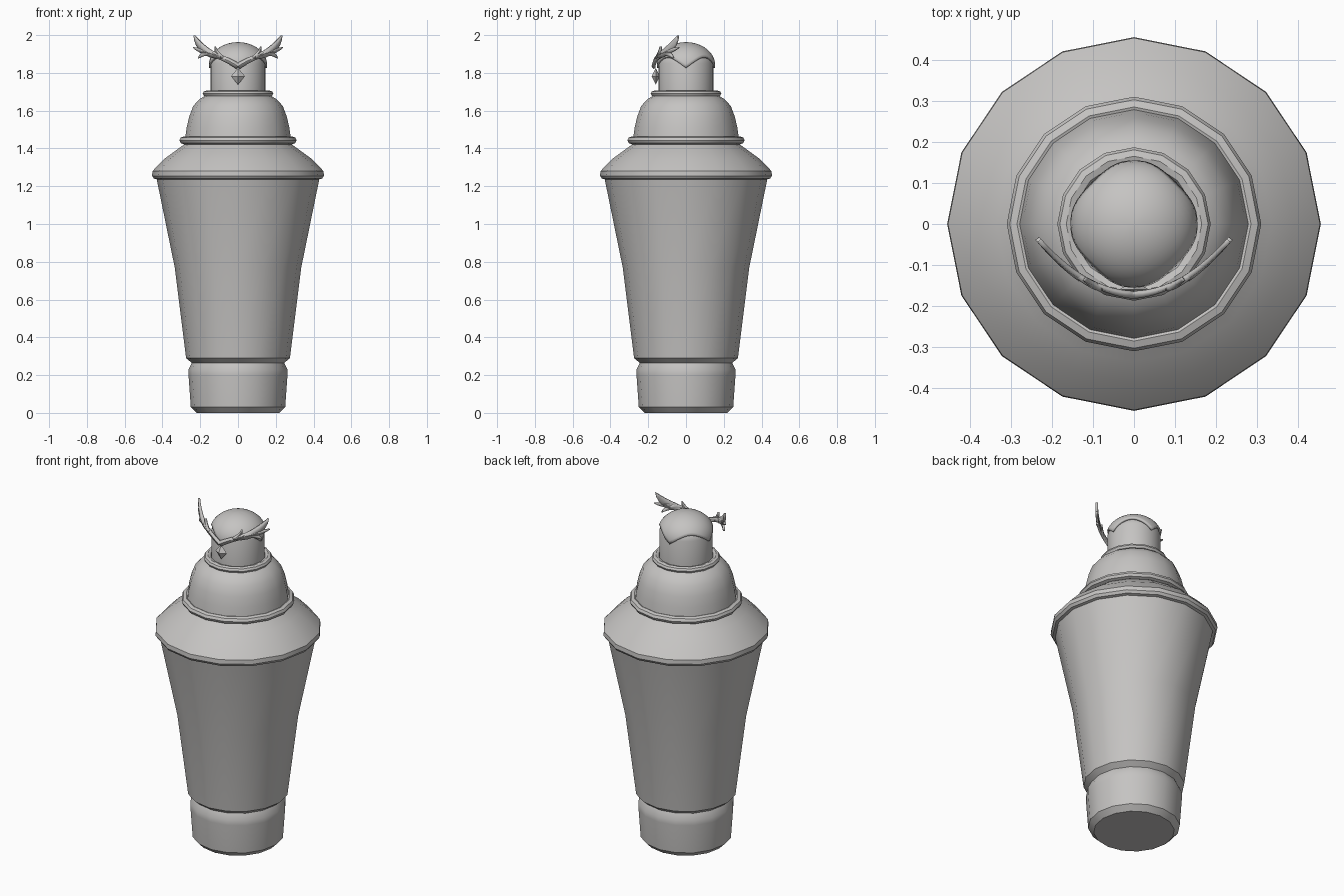
import bpy, bmesh
from math import pi, sin, cos, asin, radians
from mathutils import Vector

if "Cube" in bpy.data.objects:
    bpy.data.objects.remove(bpy.data.objects["Cube"])

STEEL = (0.56, 0.55, 0.54, 1)
steel = bpy.data.materials.new("brushed steel")
steel.use_nodes = True
steel.diffuse_color = STEEL
steel.node_tree.nodes["Principled BSDF"].inputs["Base Color"].default_value = STEEL


def finish(bm, name, angle=35):
    """Turn a bmesh into a smooth-shaded object."""
    bmesh.ops.remove_doubles(bm, verts=bm.verts, dist=0.0005)
    bmesh.ops.recalc_face_normals(bm, faces=bm.faces)
    mesh = bpy.data.meshes.new(name)
    bm.to_mesh(mesh)
    bm.free()
    mesh.materials.append(steel)
    obj = bpy.data.objects.new(name, mesh)
    bpy.context.collection.objects.link(obj)
    bpy.ops.object.select_all(action='DESELECT')
    obj.select_set(True)
    bpy.context.view_layer.objects.active = obj
    bpy.ops.object.shade_smooth_by_angle(angle=radians(angle))
    return obj


def lathe(name, profile, sides=16, closed=False):
    """Spin a (radius, height) profile around z."""
    bm = bmesh.new()
    vs = [bm.verts.new((r, 0, z)) for r, z in profile]
    pairs = list(zip(vs, vs[1:])) + ([(vs[-1], vs[0])] if closed else [])
    es = [bm.edges.new(p) for p in pairs]
    bmesh.ops.spin(bm, geom=vs + es, axis=(0, 0, 1), cent=(0, 0, 0),
                   angle=2 * pi, steps=sides)
    return finish(bm, name)


def ring(name, radius, z, width, height):
    """Rounded band around the shaker."""
    pts = [(radius + width * cos(a * pi / 4), z + height * sin(a * pi / 4))
           for a in range(8)]
    lathe(name, pts, closed=True)


# Shaker body
lathe("base", [(0, 0), (0.22, 0), (0.25, 0.03), (0.262, 0.2), (0.262, 0.23),
               (0.245, 0.265), (0.275, 0.295)])
lathe("tumbler", [(0.245, 0.265), (0.275, 0.29), (0.335, 0.77), (0.43, 1.235)])
lathe("shoulder", [(0.425, 1.235), (0.445, 1.24), (0.455, 1.255), (0.453, 1.28),
                   (0.39, 1.345), (0.335, 1.385), (0.28, 1.425)])
ring("lower_ring", 0.285, 1.443, 0.025, 0.021)
lathe("strainer_dome", [(0.28, 1.45), (0.272, 1.51), (0.258, 1.57), (0.237, 1.625),
                        (0.205, 1.66), (0.165, 1.685), (0.14, 1.69)])
ring("upper_ring", 0.165, 1.69, 0.022, 0.017)
lathe("neck", [(0.145, 1.68), (0.145, 1.85), (0.135, 1.88), (0.1, 1.92), (0, 1.94)], 32)

# Cap with a scalloped lower edge
bm = bmesh.new()
SIDES, ROWS = 64, 10
rows = []
for i in range(SIDES):
    a = 2 * pi * i / SIDES
    low = asin((-0.015 + 0.06 * abs(sin(2 * a))) / 0.123)
    col = []
    for j in range(ROWS + 1):
        p = low + (pi / 2 - low) * j / ROWS
        r = 0.155 * cos(p)
        col.append(bm.verts.new((r * cos(a), r * sin(a), 1.84 + 0.123 * sin(p))))
    rows.append(col)
for i in range(SIDES):
    a, b = rows[i], rows[(i + 1) % SIDES]
    for j in range(ROWS):
        bm.faces.new((a[j], b[j], b[j + 1], a[j + 1]))
cap = finish(bm, "cap")
shell = cap.modifiers.new("Thickness", 'SOLIDIFY')
shell.thickness = 0.012


# Winged ornament: ridged leaves wrapped around the front
def leaf(bm, start, bend, tip, w0, w1, w2, steps=8):
    s, b, t = Vector(start), Vector(bend), Vector(tip)
    prev = None
    for k in range(steps + 1):
        u = k / steps
        c = s * (1 - u) ** 2 + b * 2 * u * (1 - u) + t * u * u
        d = ((b - s) * (1 - u) + (t - b) * u).normalized()
        n = Vector((-d.y, d.x))
        w = w0 * (1 - u) ** 2 + w1 * 2 * u * (1 - u) + w2 * u * u
        cur = []
        for side in (-1, 0, 1):
            p = c + n * w * side
            x = max(p.x, 0)
            ridge = 0.008 * (side == 0) * (1 - u)
            cur.append(bm.verts.new((x, -0.168 + 2.4 * x * x - ridge, p.y)))
        if prev:
            for q in range(2):
                bm.faces.new((prev[q], cur[q], cur[q + 1], prev[q + 1]))
        prev = cur


bm = bmesh.new()
leaf(bm, (0, 1.835), (0.055, 1.872), (0.125, 1.895), 0.014, 0.012, 0.013)
leaf(bm, (0.09, 1.885), (0.195, 1.905), (0.23, 1.998), 0.008, 0.034, 0.001)
leaf(bm, (0.1, 1.89), (0.17, 1.925), (0.207, 1.878), 0.008, 0.022, 0.001)
leaf(bm, (0.13, 1.9), (0.19, 1.915), (0.235, 1.935), 0.01, 0.018, 0.001)
leaf(bm, (0.08, 1.88), (0.115, 1.9), (0.12, 1.94), 0.008, 0.012, 0.001)
wings = finish(bm, "wing_ornament", 20)
mirror = wings.modifiers.new("Mirror", 'MIRROR')
mirror.use_clip = True
thick = wings.modifiers.new("Thickness", 'SOLIDIFY')
thick.thickness = 0.012
thick.offset = 0

# Faceted diamond drop under the wings
bm = bmesh.new()
bmesh.ops.create_cone(bm, segments=4, radius1=1, radius2=0, depth=1)
bmesh.ops.delete(bm, geom=list(bm.verts), context='VERTS')
rim = [bm.verts.new((0.037 * cos(k * pi / 2), -0.16, 1.782 + 0.044 * sin(k * pi / 2)))
       for k in range(4)]
for y in (-0.182, -0.138):
    peak = bm.verts.new((0, y, 1.782))
    for k in range(4):
        bm.faces.new((rim[k], rim[(k + 1) % 4], peak))
finish(bm, "diamond_drop", 20)
